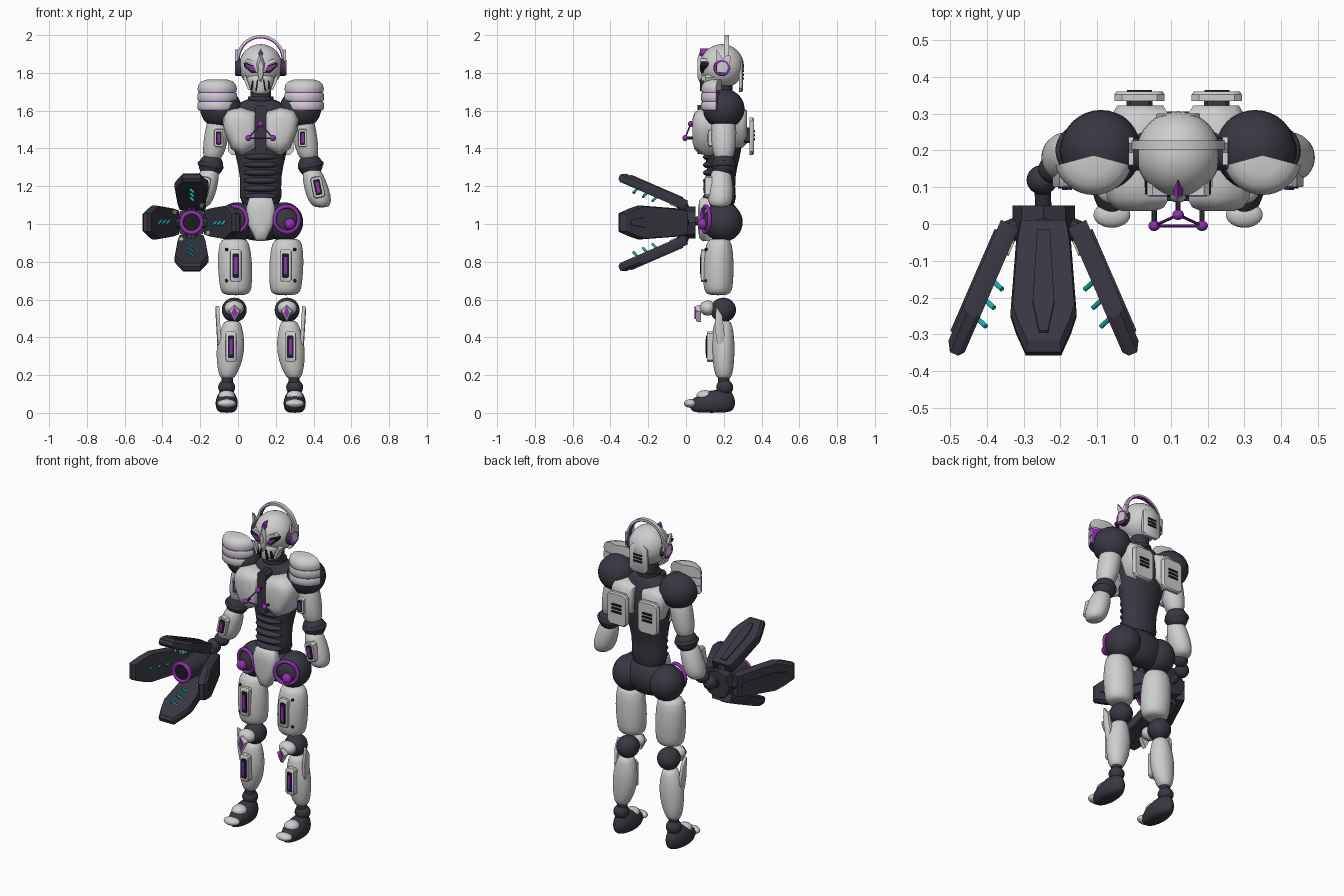
import bpy, bmesh, math
from mathutils import Matrix, Vector

if "Cube" in bpy.data.objects:
    bpy.data.objects.remove(bpy.data.objects["Cube"])

def material(name, rgb):
    m = bpy.data.materials.new(name)
    m.use_nodes = True
    m.diffuse_color = (*rgb, 1)
    m.node_tree.nodes["Principled BSDF"].inputs["Base Color"].default_value = (*rgb, 1)
    return m

LIGHT = material("light grey armour", (0.62, 0.62, 0.62))
DARK = material("dark slate", (0.04, 0.038, 0.055))
PURPLE = material("purple", (0.28, 0.03, 0.42))
TEAL = material("teal", (0.01, 0.42, 0.46))
BLACK = material("black", (0.012, 0.012, 0.016))

CX = 0.12                                   # the body stands to the left of the weapon
T = Matrix.Translation
TOP = Matrix(((1, 0, 0, 0), (0, 0, 1, 0), (0, 1, 0, 0), (0, 0, 0, 1)))   # outline lies flat
SIDE = Matrix(((0, 1, 0, 0), (1, 0, 0, 0), (0, 0, 1, 0), (0, 0, 0, 1)))  # outline faces sideways

def at(s, off, y, z, tilt=0):
    """Place a part on side s of the body, mirrored for s = -1."""
    return T((CX + s * off, y, z)) @ Matrix.Diagonal((s, 1, 1, 1)) @ Matrix.Rotation(tilt, 4, 'Y')

def finish(name, bm, mat, angle=40):
    bmesh.ops.recalc_face_normals(bm, faces=bm.faces)
    me = bpy.data.meshes.new(name)
    bm.to_mesh(me)
    bm.free()
    me.materials.append(mat)
    me.shade_smooth()
    me.set_sharp_from_angle(angle=math.radians(angle))
    ob = bpy.data.objects.new(name, me)
    bpy.context.collection.objects.link(ob)
    return ob

def skin(bm, rings):
    n = len(rings[0])
    for a, b in zip(rings, rings[1:]):
        for i in range(n):
            bm.faces.new((a[i], a[(i + 1) % n], b[(i + 1) % n], b[i]))
    bm.faces.new(rings[0])
    bm.faces.new(rings[-1])

def solid(name, outline, layers, mat, M=Matrix(), angle=40):
    """Outline in local x, z swept through layers of (y, scale)."""
    bm = bmesh.new()
    skin(bm, [[bm.verts.new(M @ Vector((u * k, y, v * k))) for u, v in outline] for y, k in layers])
    return finish(name, bm, mat, angle)

def limb(name, rings, mat, M=Matrix()):
    """Rings of (x, y, z, x radius, y radius), rounded."""
    bm = bmesh.new()
    turn = [math.tau * i / 20 for i in range(20)]
    skin(bm, [[bm.verts.new(M @ Vector((x + rx * math.cos(a), y + ry * math.sin(a), z)))
               for a in turn] for x, y, z, rx, ry in rings])
    ob = finish(name, bm, mat, 70)
    ob.modifiers.new("round", 'SUBSURF').render_levels = 1
    return ob

def ball(name, M, r, mat):
    bm = bmesh.new()
    bmesh.ops.create_uvsphere(bm, u_segments=32, v_segments=16, radius=1,
                              matrix=M @ Matrix.Diagonal((*r, 1)))
    return finish(name, bm, mat, 70)

def tube(name, a, b, r, mat, sides=16):
    a, b = Vector(a), Vector(b)
    bm = bmesh.new()
    M = T((a + b) / 2) @ (b - a).to_track_quat('Z', 'Y').to_matrix().to_4x4()
    bmesh.ops.create_cone(bm, cap_ends=True, segments=sides, radius1=r, radius2=r,
                          depth=(b - a).length, matrix=M)
    return finish(name, bm, mat)

def ring(name, pos, R, r, mat, rot):
    bpy.ops.mesh.primitive_torus_add(location=pos, rotation=rot, major_radius=R, minor_radius=r,
                                     major_segments=32, minor_segments=10)
    ob = bpy.context.object
    ob.name = name
    ob.data.materials.append(mat)
    ob.data.shade_smooth()

def plate(w, h, c):
    """Rectangle outline with cut corners."""
    return [(w, h - c), (w - c, h), (c - w, h), (-w, h - c), (-w, c - h), (c - w, -h), (w - c, -h), (w, c - h)]

def slots(name, M, y, w, gap):
    for i in (-1, 0, 1):
        solid(name, plate(w, gap * 0.3, gap * 0.1), [(y - 0.004, 1), (y + 0.004, 1)], BLACK, M @ T((0, 0, i * gap)))

def panel(name, M, w, h):
    """Raised service panel: light frame, dark recess, purple strip."""
    solid(name + "_frame", plate(w * 1.7, h * 1.35, w * 0.6), [(0.03, 1), (-0.004, 1), (-0.008, 0.94)], LIGHT, M)
    solid(name + "_recess", plate(w, h, w * 0.3), [(0, 1), (-0.011, 1)], BLACK, M)
    solid(name + "_strip", plate(w * 0.45, h * 0.7, w * 0.1), [(0, 1), (-0.015, 1)], PURPLE, M)

# Torso, neck and abdomen
C = T((CX, 0, 0))
limb("torso", [(0, .2, 1.67, .06, .055), (0, .2, 1.63, .14, .075), (0, .2, 1.55, .18, .1), (0, .2, 1.42, .15, .105),
               (0, .19, 1.3, .118, .08), (0, .185, 1.2, .105, .07), (0, .19, 1.08, .125, .09)], DARK, C)
tube("neck", (CX, .19, 1.6), (CX, .19, 1.76), .055, DARK, 24)
tube("collar", (CX, .19, 1.655), (CX, .19, 1.675), .068, DARK, 24)
for i in range(6):
    ball("abdomen_band", T((CX, .135, 1.145 + i * .042)), (.088, .045, .021), DARK)
solid("sternum", plate(.03, .13, .015), [(.15, 1), (.062, 1)], DARK, T((CX, 0, 1.5)))
ball("pelvis", T((CX, .195, 1.02)), (.17, .09, .11), DARK)
solid("loin_guard", [(.06, .115), (.077, .06), (.066, -.03), (.025, -.115), (-.025, -.115), (-.066, -.03),
                     (-.077, .06), (-.06, .115)], [(.13, 1), (.085, 1), (.07, .85), (.064, .5)],
      LIGHT, T((CX, 0, 1.025)), 60)

# Chest emblem of three linked knobs
knobs = [Vector((CX, .025, 1.53)), Vector((CX - .065, -.005, 1.455)), Vector((CX + .065, -.005, 1.455))]
for i, k in enumerate(knobs):
    ball("emblem_knob", T(k), (.016, .014, .016), PURPLE)
    tube("emblem_link", k, knobs[(i + 1) % 3], .004, PURPLE, 8)
    tube("emblem_post", k, k + Vector((0, .09, 0)), .007, DARK, 8)

# Head
ball("helmet", T((CX, .19, 1.835)), (.115, .117, .117), LIGHT)
limb("jaw", [(0, .13, 1.685, .035, .04), (0, .14, 1.7, .05, .055), (0, .155, 1.75, .078, .08),
             (0, .175, 1.82, .1, .095)], LIGHT, C)
solid("nose_ridge", [(0, .09), (.022, .03), (.012, -.05), (0, -.07), (-.012, -.05), (-.022, .03)],
      [(.11, 1), (.072, 1), (.06, .6)], LIGHT, T((CX, 0, 1.82)))
solid("forehead_gem", [(0, .03), (.013, 0), (0, -.03), (-.013, 0)], [(.12, 1), (.075, 1)], PURPLE, T((CX, 0, 1.9)))
solid("head_back_plate", plate(.06, .085, .02), [(.28, 1), (.297, 1), (.302, .93)], LIGHT, T((CX, 0, 1.785)))
slots("head_back_slot", T((CX, 0, 1.79)), .302, .03, .02)
arc = [(math.cos(math.pi * i / 24), math.sin(math.pi * i / 24)) for i in range(25)]
def arch(r0, r1):
    return [(u * r1, v * r1) for u, v in arc] + [(u * r0, v * r0) for u, v in reversed(arc)]
solid("headband", arch(.117, .128), [(.203, 1), (.227, 1)], LIGHT, T((CX, 0, 1.872)))
solid("headband_lining", arch(.110, .118), [(.207, 1), (.223, 1)], PURPLE, T((CX, 0, 1.872)))

# Weapon: hub, barrel and four spread blades
W = T((-.246, 0, 1.008))
tube("weapon_hub", W @ Vector((0, .05, 0)), W @ Vector((0, -.01, 0)), .085, DARK, 8)
tube("weapon_barrel", W @ Vector((0, 0, 0)), W @ Vector((0, -.2, 0)), .06, DARK, 24)
tube("weapon_muzzle", W @ Vector((0, -.19, 0)), W @ Vector((0, -.204, 0)), .042, BLACK, 24)
ring("weapon_ring", (-.246, -.2, 1.008), .054, .011, PURPLE, (math.pi / 2, 0, 0))
sn, cs = math.sin(.41), math.cos(.41)
SPLAY = Matrix(((1, 0, 0, 0), (0, sn, -cs, 0), (0, cs, sn, .09), (0, 0, 0, 1)))
half = [(.065, 0), (.075, .06), (.09, .27), (.075, .32), (.048, .385)]
blade = half + [(-u, v) for u, v in reversed(half)]
for k in range(4):
    B = W @ Matrix.Rotation(k * math.pi / 2, 4, 'Y') @ SPLAY
    solid("weapon_blade", blade, [(-.025, .96), (-.012, 1), (.012, 1), (.028, .93)], DARK, B, 20)
    solid("blade_spine", [(.018, .03), (.03, .25), (.012, .34), (-.012, .34), (-.03, .25), (-.018, .03)],
          [(.02, 1), (.034, .97)], DARK, B, 20)
    solid("blade_chip", plate(.012, .022, .006), [(-.03, 1), (-.02, 1)], LIGHT, B @ T((.055, 0, .06)))
    tube("blade_strut", B @ Vector((0, -.005, .02)), W @ Vector((0, .02, 0)), .03, DARK, 8)
    for v in (.16, .215, .27):
        tube("blade_light", B @ Vector((-.014, -.015, v)), B @ Vector((.014, -.05, v + .012)), .007, TEAL, 10)
ball("weapon_wrist", T((-.25, .12, 1.05)), (.042, .04, .045), DARK)
tube("weapon_joint", (-.25, .12, 1.04), (-.246, .04, 1.01), .022, DARK)
ball("weapon_hand", T((-.215, .15, 1.09)), (.045, .04, .04), DARK)

fan = [(0, 0)] + [(.108 * math.cos(a), .108 * math.sin(a))
                  for a in (math.radians(195 + 150 * i / 16) for i in range(17))]
pec = [(-.085, .09), (-.085, -.09), (-.005, -.135), (.05, -.1), (.09, .0), (.093, .06), (.07, .1), (0, .115)]

for s in (-1, 1):
    # Face
    solid("eye_socket", [(.012, -.03), (.05, -.03), (.088, .005), (.09, .025), (.03, .008), (.012, -.005)],
          [(.14, 1), (.08, 1)], BLACK, at(s, 0, 0, 1.83))
    solid("eye", [(.024, -.018), (.05, -.016), (.078, .008), (.078, .016), (.032, 0)],
          [(.12, 1), (.075, 1)], PURPLE, at(s, 0, 0, 1.83))
    solid("brow", [(.015, .005), (.085, .03), (.07, .045), (.018, .025)], [(.13, 1), (.078, 1)], LIGHT, at(s, 0, 0, 1.83))
    for i in (0, 1):
        solid("mouth_slit", plate(.004, .03 - i * .006, .002), [(.12, 1), (.074 + i * .014, 1)],
              BLACK, at(s, .02 + i * .024, 0, 1.735, -.15))
    solid("cheek_guard", [(.0, .04), (.016, .03), (.006, -.04), (-.008, -.045)], [(.15, 1), (.1, 1)],
          LIGHT, at(s, .07, 0, 1.75, .25))
    # Ear cups and horns
    tube("ear_cup", (CX + s * .1, .19, 1.828), (CX + s * .13, .19, 1.828), .045, DARK, 24)
    ring("ear_ring", (CX + s * .13, .19, 1.828), .036, .007, PURPLE, (0, math.pi / 2, 0))
    solid("ear_horn", [(-.035, -.04), (.03, -.045), (.036, .045), (.02, .05), (-.005, .03), (-.04, .08)],
          [(-.007, 1), (.007, 1)], LIGHT, at(s, .128, .2, 1.845) @ SIDE)
    # Chest and back armour
    solid("chest_plate", pec, [(.2, 1), (.11, 1.02), (.07, .95), (.045, .78), (.035, .5)], LIGHT, at(s, .105, 0, 1.5), 60)
    slots("chest_slot", at(s, .13, 0, 1.555, .1), .052, .022, .015)
    solid("shoulder_blade", pec, [(.24, .9), (.3, .85), (.322, .7)], LIGHT, at(s, .1, 0, 1.52), 60)
    solid("back_plate", plate(.068, .1, .02), [(.335, 1), (.352, 1), (.36, .93)], LIGHT, at(s, .105, 0, 1.465))
    solid("back_plate_mount", plate(.035, .04, .01), [(.28, 1), (.34, 1)], DARK, at(s, .105, 0, 1.47))
    slots("back_slot", at(s, .105, 0, 1.47), .36, .034, .022)
    # Shoulders with layered pads
    ball("shoulder", at(s, .21, .2, 1.61), (.11, .11, .105), DARK)
    P = at(s, .23, .187, 0) @ TOP
    solid("pad_low", fan, [(1.605, .97), (1.61, 1), (1.64, 1), (1.646, .97)], LIGHT, P)
    solid("pad_middle", fan, [(1.652, .97), (1.658, 1), (1.688, 1), (1.694, .97)], LIGHT, P)
    solid("pad_dome", fan, [(1.70, .97), (1.715, 1), (1.738, .95), (1.755, .8), (1.765, .5)], LIGHT, P, 60)
    solid("pad_core", fan, [(1.6, .94), (1.71, .94)], PURPLE, P)
    # Arms
    limb("upper_arm", [(.215, .2, 1.58, .05, .05), (.22, .2, 1.54, .068, .068), (.24, .2, 1.43, .066, .068),
                       (.252, .2, 1.36, .055, .055), (.258, .2, 1.33, .035, .035)], LIGHT, at(s, 0, 0, 0))
    panel("upper_arm_panel", at(s, .222, .128, 1.455), .014, .036)
    ball("elbow", at(s, .263, .2, 1.31), (.065, .065, .062), DARK)
    ring("elbow_band", (CX + s * .265, .2, 1.31), .055, .015, DARK, (0, -s * .2, 0))
    limb("forearm", [(.27, .185, 1.295, .035, .035), (.272, .185, 1.275, .056, .056), (.298, .183, 1.18, .068, .07),
                     (.315, .18, 1.12, .062, .068), (.322, .18, 1.085, .04, .045)], LIGHT, at(s, 0, 0, 0))
    panel("forearm_panel", at(s, .302, .108, 1.195, -.2), .018, .042)
    # Hips
    ball("hip", at(s, .125, .195, 1.01), (.1, .105, .105), DARK)
    ring("hip_ring", (CX + s * .138, .105, 1.025), .068, .011, PURPLE, (math.pi / 2, 0, s * .3))
    ball("hip_knob", at(s, .155, .088, 1.0), (.03, .028, .03), PURPLE)
    # Legs
    limb("thigh", [(.14, .175, .925, .055, .045), (.14, .175, .905, .082, .07), (.137, .172, .8, .094, .083),
                   (.132, .17, .68, .088, .081), (.132, .17, .64, .08, .072), (.132, .17, .622, .055, .05)],
         LIGHT, at(s, 0, 0, 0))
    panel("thigh_panel", at(s, .132, .088, .78), .018, .065)
    for z in (.7, .865):
        ball("thigh_bolt", at(s, .18, .107, z), (.009, .009, .009), BLACK)
    ball("knee", at(s, .14, .197, .545), (.066, .068, .065), DARK)
    ball("knee_cap", at(s, .14, .115, .555), (.052, .042, .04), LIGHT)
    solid("knee_plate", [(0, .042), (.032, .01), (0, -.05), (-.032, .01)], [(.08, 1), (.06, 1), (.052, .8)],
          LIGHT, at(s, .138, 0, .53))
    solid("knee_gem", [(0, .033), (.017, 0), (0, -.033), (-.017, 0)], [(.06, 1), (.046, 1)], PURPLE, at(s, .138, 0, .53))
    limb("shin", [(.15, .195, .49, .035, .035), (.152, .195, .47, .052, .052), (.158, .196, .37, .078, .064),
                  (.165, .198, .27, .07, .058), (.175, .2, .2, .047, .047), (.176, .2, .178, .03, .03)],
         LIGHT, at(s, 0, 0, 0))
    panel("shin_panel", at(s, .157, .118, .35), .017, .06)
    solid("shin_fin", [(-.02, .11), (.012, .06), (.025, -.05), (.01, -.11), (-.015, -.09), (-.028, .0)],
          [(-.012, 1), (.006, 1), (.01, .8)], LIGHT, at(s, .225, .18, .455, .06) @ SIDE)
    # Feet
    ball("ankle", at(s, .18, .205, .135), (.045, .045, .042), DARK)
    tube("ankle_post", (CX + s * .178, .2, .11), (CX + s * .176, .2, .2), .03, DARK)
    limb("shoe", [(0, .135, 0, .035, .09), (0, .14, .015, .055, .115), (0, .135, .055, .063, .13),
                  (0, .155, .09, .052, .1), (0, .185, .125, .03, .05)], DARK, at(s, .18, 0, 0))
    ball("toe_cap", at(s, .18, .025, .05), (.05, .035, .023), LIGHT)
    ball("instep", at(s, .18, .1, .09), (.044, .045, .03), LIGHT)
